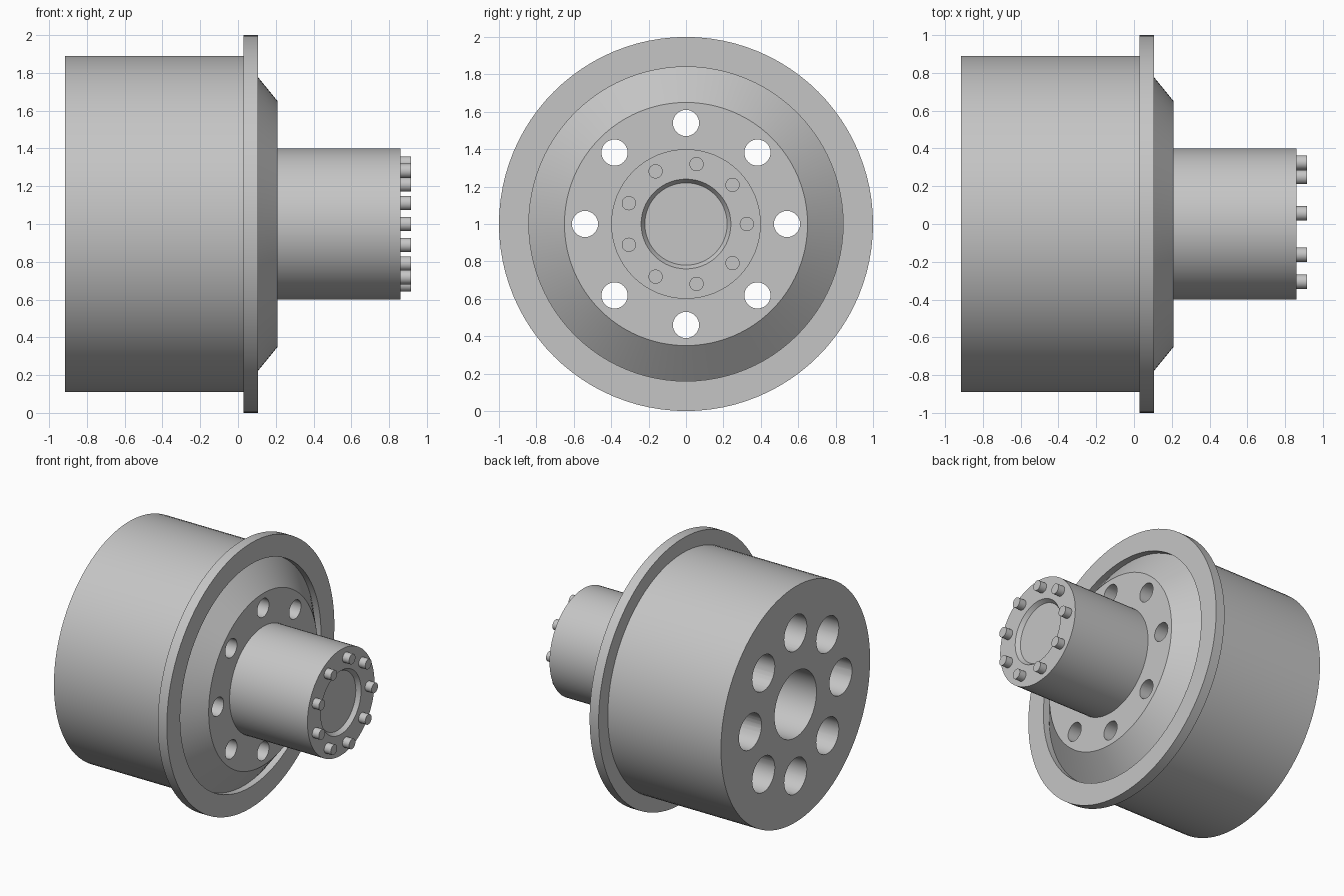
import bpy, bmesh, math
from mathutils import Matrix, Vector

if "Cube" in bpy.data.objects:
    bpy.data.objects.remove(bpy.data.objects["Cube"], do_unlink=True)

GREY = (0.56, 0.56, 0.56, 1)
steel = bpy.data.materials.new("grey_steel")
steel.use_nodes = True
steel.diffuse_color = GREY
steel.node_tree.nodes["Principled BSDF"].inputs["Base Color"].default_value = GREY


def lathe(bm, profile, steps, closed=False, y=0, z=0):
    """Revolve (x, radius) points about an axis parallel to x."""
    verts = [bm.verts.new((px, 0, r)) for px, r in profile]
    pairs = list(zip(verts, verts[1:] + verts[:1]))
    edges = [bm.edges.new(p) for p in (pairs if closed else pairs[:-1])]
    geom = bmesh.ops.spin(bm, geom=verts + edges, cent=(0, 0, 0), axis=(1, 0, 0),
                          angle=math.tau, steps=steps, use_merge=True)
    new = {v for f in bm.faces for v in f.verts if not f.tag}
    bmesh.ops.translate(bm, verts=list(new), vec=(0, y, z))
    for f in bm.faces:
        f.tag = True


def finish(name, bm):
    bmesh.ops.remove_doubles(bm, verts=bm.verts, dist=1e-5)
    bmesh.ops.recalc_face_normals(bm, faces=bm.faces)
    mesh = bpy.data.meshes.new(name)
    bm.to_mesh(mesh)
    bm.free()
    mesh.materials.append(steel)
    obj = bpy.data.objects.new(name, mesh)
    obj.location.z = 1
    bpy.context.collection.objects.link(obj)
    return obj


def activate(obj):
    bpy.ops.object.select_all(action='DESELECT')
    obj.select_set(True)
    bpy.context.view_layer.objects.active = obj


def ring(count, radius):
    for i in range(count):
        a = math.tau * i / count
        yield radius * math.cos(a), radius * math.sin(a)


# Wheel body: drum, rim flange, groove and conical face around a central bore
bm = bmesh.new()
lathe(bm, [(-0.915, 0.25), (-0.915, 0.89), (0.03, 0.89), (0.03, 1), (0.105, 1),
           (0.105, 0.84), (0.055, 0.84), (0.21, 0.65), (0.21, 0.25)], 96, closed=True)
wheel = finish("wheel_body", bm)

# Eight stepped through holes, wide at the back and narrow at the face
bm = bmesh.new()
for y, z in ring(8, 0.54):
    lathe(bm, [(-1, 0), (-1, 0.135), (0.08, 0.135), (0.08, 0.07), (0.3, 0.07), (0.3, 0)],
          32, y=y, z=z)
cutter = finish("hole_cutter", bm)
cutter.hide_render = True
activate(wheel)
mod = wheel.modifiers.new("holes", 'BOOLEAN')
mod.operation = 'DIFFERENCE'
mod.solver = 'EXACT'
mod.object = cutter
bpy.ops.object.modifier_apply(modifier=mod.name)
bpy.data.objects.remove(cutter, do_unlink=True)

# Hub: hollow from behind, shallow tapered recess in the end face
bm = bmesh.new()
lathe(bm, [(0.21, 0.4), (0.86, 0.4), (0.86, 0.24), (0.83, 0.22), (0.83, 0),
           (0.78, 0), (0.78, 0.25), (0.21, 0.25)], 64, closed=True)
hub = finish("hub", bm)

# Nine studs on the hub end
bm = bmesh.new()
for y, z in ring(9, 0.325):
    lathe(bm, [(0.85, 0), (0.85, 0.038), (0.915, 0.038), (0.915, 0)], 24, y=y, z=z)
studs = finish("hub_studs", bm)

for obj in (wheel, hub, studs):
    activate(obj)
    bpy.ops.object.shade_smooth_by_angle(angle=math.radians(25))
